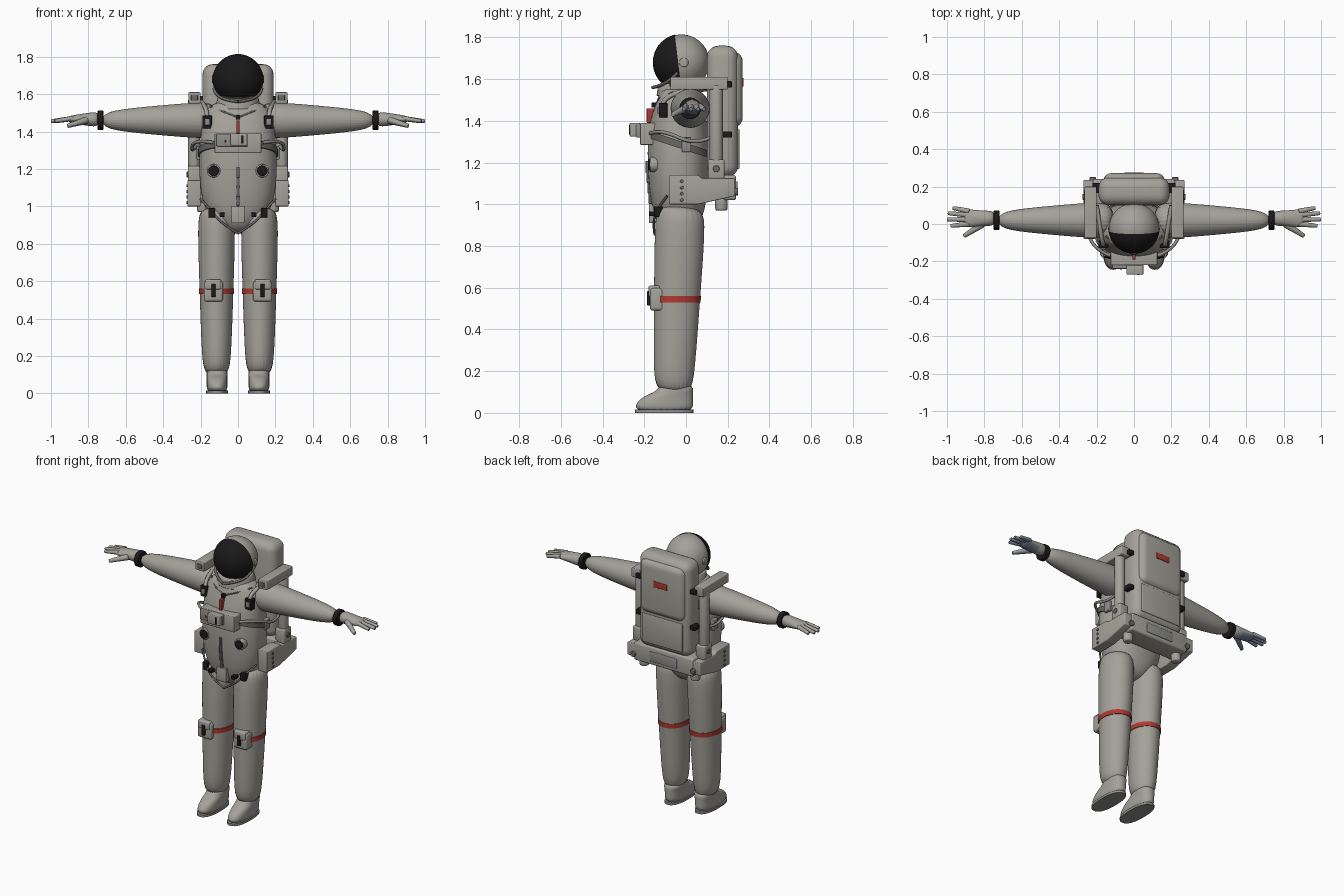
import bpy, bmesh, math
from mathutils import Vector, Matrix

if "Cube" in bpy.data.objects:
    bpy.data.objects.remove(bpy.data.objects["Cube"])


def material(name, red, green, blue):
    m = bpy.data.materials.new(name)
    m.use_nodes = True
    m.diffuse_color = (red, green, blue, 1)
    shader = m.node_tree.nodes["Principled BSDF"]
    shader.inputs["Base Color"].default_value = (red, green, blue, 1)
    shader.inputs["Roughness"].default_value = .7
    return m


SUIT = material("suit grey", .37, .36, .32)
BLACK = material("visor and trim black", .01, .01, .01)
RED = material("stripe red", .42, .04, .03)
STRAP = material("strap grey", .14, .14, .13)
PALM = material("palm blue grey", .19, .23, .32)
METAL = material("metal grey", .27, .27, .26)


def finish(name, bm, mat, mirror=False, subsurf=0):
    bmesh.ops.recalc_face_normals(bm, faces=bm.faces)
    mesh = bpy.data.meshes.new(name)
    bm.to_mesh(mesh)
    bm.free()
    mesh.materials.append(mat)
    mesh.shade_smooth()
    if not subsurf:
        mesh.set_sharp_from_angle(angle=math.radians(40))
    ob = bpy.data.objects.new(name, mesh)
    bpy.context.collection.objects.link(ob)
    if mirror:
        ob.modifiers.new("mirror", "MIRROR").use_mirror_merge = False
    if subsurf:
        smooth = ob.modifiers.new("smooth", "SUBSURF")
        smooth.levels = smooth.render_levels = subsurf
    return ob


def loft(name, rings, mat, axis="z", mirror=False, subsurf=2, sides=24, power=2, tilt=0):
    """Each ring is a position on the axis, a centre and two radii."""
    bm = bmesh.new()
    loops = []
    for position, centre_a, centre_b, radius_a, radius_b in rings:
        loop = []
        for i in range(sides):
            angle = math.tau * i / sides
            c, s = math.cos(angle), math.sin(angle)
            a = radius_a * math.copysign(abs(c) ** (2 / power), c)
            b = radius_b * math.copysign(abs(s) ** (2 / power), s)
            along = position + tilt * b
            spot = (centre_a + a, centre_b + b, along) if axis == "z" else (along, centre_a + a, centre_b + b)
            loop.append(bm.verts.new(spot))
        loops.append(loop)
    for lower, upper in zip(loops, loops[1:]):
        for i in range(sides):
            bm.faces.new((lower[i - 1], lower[i], upper[i], upper[i - 1]))
    bm.faces.new(loops[0])
    bm.faces.new(loops[-1])
    return finish(name, bm, mat, mirror, subsurf)


def box(name, low, high, mat, bevel=.005, mirror=False, segments=3):
    low, high = Vector(low), Vector(high)
    bm = bmesh.new()
    bmesh.ops.create_cube(bm, size=1)
    for v in bm.verts:
        v.co = (low + high) / 2 + v.co * (high - low)
    bmesh.ops.bevel(bm, geom=bm.edges[:], offset=bevel, segments=segments, profile=.5, affect="EDGES")
    return finish(name, bm, mat, mirror)


def rod(name, start, end, radius, mat, end_radius=None, mirror=True, bevel=.004):
    start, end = Vector(start), Vector(end)
    turn = (end - start).to_track_quat("Z", "Y").to_matrix().to_4x4()
    bm = bmesh.new()
    bmesh.ops.create_cone(bm, cap_ends=True, segments=24, radius1=radius, radius2=end_radius or radius,
                          depth=(end - start).length, matrix=Matrix.Translation((start + end) / 2) @ turn)
    rims = [e for e in bm.edges if any(len(f.verts) > 4 for f in e.link_faces)]
    bmesh.ops.bevel(bm, geom=rims, offset=bevel, segments=3, profile=.5, affect="EDGES")
    return finish(name, bm, mat, mirror)


def hose(name, points, radius, mat):
    for side in (1, -1):
        curve = bpy.data.curves.new(name, "CURVE")
        curve.dimensions = "3D"
        curve.bevel_depth, curve.bevel_resolution = radius, 2
        spline = curve.splines.new("NURBS")
        spline.points.add(len(points) - 1)
        for point, (x, y, z) in zip(spline.points, points):
            point.co = (side * x, y, z, 1)
        spline.use_endpoint_u = True
        spline.order_u = 3
        curve.materials.append(mat)
        bpy.context.collection.objects.link(bpy.data.objects.new(name, curve))


# Torso: height, half width, half depth
BODY_Y, BODY_POWER = -.035, 2.3
BODY = [(.85, .04, .07), (.95, .19, .13), (1.2, .215, .155), (1.4, .2, .145), (1.5, .19, .1), (1.57, .12, .09)]
loft("torso", [(z, 0, BODY_Y, w, d) for z, w, d in BODY], SUIT, power=BODY_POWER)


def front_y(x, z):
    """Depth of the torso's front surface, for fitting small parts."""
    for (z0, w0, d0), (z1, w1, d1) in zip(BODY, BODY[1:]):
        if z0 <= z <= z1:
            t = (z - z0) / (z1 - z0)
            across = min(1, abs(x) / (w0 + t * (w1 - w0)))
            return BODY_Y - (d0 + t * (d1 - d0)) * (1 - across ** BODY_POWER) ** (1 / BODY_POWER)


def fitted(name, x, z, width, height, mat, depth=.02, mirror=True):
    y = front_y(x, z)
    box(name, (x - width / 2, y - depth, z - height / 2), (x + width / 2, y + .02, z + height / 2),
        mat, .003, mirror)


# Arms and legs
loft("arms", [(x, .02, 1.46, r, r) for x, r in ((.1, .1), (.25, .095), (.5, .073), (.74, .047))],
     SUIT, "x", mirror=True)


def leg_ring(z, r):
    return z, .115, .04 * z - .065, r, r + .02


loft("legs", [leg_ring(z, r) for z, r in ((1, .09), (.9, .103), (.55, .091), (.2, .08), (.09, .065))],
     SUIT, mirror=True, tilt=-.1)
loft("knee_stripes", [leg_ring(z, .094) for z in (.53, .56)], RED, mirror=True, subsurf=0, sides=48)

# Boots, with the heels in line
HEEL = .035
loft("boots", [(z, .112, HEEL - r, .056, r) for z, r in ((0, .14), (.05, .14), (.09, .11), (.1, .09), (.14, .08))],
     SUIT, mirror=True, power=2.4)
loft("boot_soles", [(z, .112, HEEL - .14, .058, .14) for z in (0, .016)],
     METAL, mirror=True, subsurf=0, sides=48, power=2.4)

# Gloves: cuff, palm, fingers and thumb
rod("glove_cuffs", (.72, .02, 1.46), (.75, .02, 1.46), .052, BLACK)
gloves = [loft("palms", [(x, .03, 1.465, w, d) for x, w, d in
                         ((.74, .043, .043), (.8, .04, .035), (.88, .05, .023), (.91, .045, .016))],
               SUIT, "x", mirror=True)]
for finger, knuckle, reach, tip in (("index", 0, .98, -.01), ("middle", .024, 1, .024),
                                    ("ring", .047, .995, .058), ("little", .068, .97, .086)):
    gloves.append(rod(finger + "_fingers", (.88, knuckle, 1.47), (reach, tip, 1.455), .0145, SUIT, .01))
gloves.append(rod("thumbs", (.81, 0, 1.46), (.91, -.065, 1.43), .02, SUIT, .011))
for glove in gloves:
    glove.data.materials.append(PALM)
    for face in glove.data.polygons:
        fingertip = face.normal.x > .6 and face.center.x > .93
        if face.center.x > .77 and (face.normal.z < -.35 or fingertip):
            face.material_index = 1


# Helmet, visor, neck ring and visor pivots
def dome(name, radius, mat, cuts=()):
    bm = bmesh.new()
    bmesh.ops.create_uvsphere(bm, u_segments=48, v_segments=32, radius=radius)
    bmesh.ops.translate(bm, verts=bm.verts, vec=(0, -.022, 1.68))
    for spot, normal in cuts:
        bmesh.ops.bisect_plane(bm, geom=bm.verts[:] + bm.edges[:] + bm.faces[:],
                               plane_co=spot, plane_no=normal, clear_outer=True)
    finish(name, bm, mat)


dome("helmet", .134, SUIT)
dome("visor", .137, BLACK, [((0, -.04, 1.7), (0, 1, .12)), ((0, -.1, 1.585), (0, .25, -1))])
rod("neck_ring", (0, -.02, 1.53), (0, -.025, 1.585), .122, SUIT, .108, mirror=False)
rod("visor_pivots", (.12, -.01, 1.68), (.14, -.01, 1.68), .022, SUIT)
hose("chin_rim", [(.128, -.04, 1.63), (.12, -.1, 1.57), (0, -.16, 1.56)], .008, STRAP)

# Backpack shell, rear cover, lower panel and label
box("backpack", (-.19, .1, 1.13), (.19, .25, 1.76), SUIT, .055, segments=5)
box("backpack_cover", (-.165, .16, 1.37), (.165, .272, 1.73), SUIT, .045, segments=5)
box("backpack_panel", (-.15, .2, 1.17), (.15, .256, 1.36), SUIT)
box("backpack_label", (-.05, .26, 1.565), (.05, .276, 1.605), RED, .002)

# Frame on both sides of the backpack
box("shoulder_beams", (.2, -.075, 1.55), (.265, .2, 1.61), SUIT, mirror=True)
box("beam_ends", (.215, -.08, 1.565), (.25, -.07, 1.595), STRAP, .003, mirror=True)
TUBE_X, TUBE_Y = .235, .145
rod("side_tubes", (TUBE_X, TUBE_Y, 1.17), (TUBE_X, TUBE_Y, 1.57), .032, SUIT)
for clamp_z in (1.32, 1.56):
    box("tube_clamps", (.18, .165, clamp_z), (.222, .22, clamp_z + .03), BLACK, mirror=True)
box("tube_feet", (.2, .105, 1.12), (.268, .185, 1.215), SUIT, .01, mirror=True)
rod("foot_bolts", (.26, TUBE_Y, 1.17), (.275, TUBE_Y, 1.17), .016, STRAP)

# Hip control arms, extruded from a side profile
bm = bmesh.new()
outline = [(-.08, 1), (.06, 1), (.235, 1.04), (.235, 1.125), (.075, 1.125), (.06, 1.14), (-.08, 1.14)]
profile = bm.faces.new([bm.verts.new((.2, y, z)) for y, z in outline])
extruded = bmesh.ops.extrude_face_region(bm, geom=[profile])["geom"]
bmesh.ops.translate(bm, vec=(.07, 0, 0), verts=[v for v in extruded if isinstance(v, bmesh.types.BMVert)])
bmesh.ops.bevel(bm, geom=bm.edges[:], offset=.005, segments=3, profile=.5, affect="EDGES")
finish("hip_arms", bm, SUIT, mirror=True)
for i in range(4):
    button_z = 1.02 + .03 * i
    rod("arm_buttons", (.26, -.02, button_z), (.276, -.02, button_z), .008, STRAP, bevel=.002)
box("hip_beam", (-.22, .1, 1.02), (.22, .24, 1.14), SUIT, .012)
box("hip_beam_panel", (-.1, .2, 1.045), (.1, .247, 1.11), METAL)
rod("beam_valves", (.19, .17, .97), (.19, .17, 1.05), .03, SUIT, bevel=.01)
rod("beam_knobs", (.22, .22, 1.06), (.22, .25, 1.06), .018, STRAP)

# Chest control unit and red tag
box("chest_unit", (-.125, -.22, 1.285), (.125, -.13, 1.39), SUIT)
box("chest_display", (-.115, -.24, 1.32), (.052, -.2, 1.385), METAL)
box("chest_shelf", (-.04, -.27, 1.325), (.05, -.22, 1.39), SUIT)
box("shelf_switch", (.02, -.274, 1.335), (.03, -.26, 1.38), BLACK, .002)
box("display_mark", (-.075, -.243, 1.34), (-.065, -.23, 1.355), RED, .002)
fitted("chest_tag", 0, 1.425, .018, .07, RED, mirror=False)
fitted("tag_clip", 0, 1.475, .022, .024, BLACK, mirror=False)
hose("neck_cords", [(.05 * i, front_y(.05 * i, 1.475 + .02 * i), 1.475 + .02 * i) for i in range(4)], .005, STRAP)

# Straps, clips, valves and seam on the torso
loft("waist_strap", [(z, 0, BODY_Y, .213, .156) for z in (1.27, 1.305)],
     STRAP, subsurf=0, sides=48, power=BODY_POWER, tilt=-.33)
box("strap_buckles", (.195, -.02, 1.25), (.222, .025, 1.32), METAL, mirror=True)
fitted("shoulder_clips", .165, 1.45, .05, .07, BLACK)
fitted("shoulder_clip_faces", .165, 1.45, .026, .034, METAL, depth=.026)
hose("shoulder_straps", [(.165, -.11, 1.48), (.17, -.1, 1.54), (.2, .1, 1.56)], .012, SUIT)
hose("air_hoses", [(.13, -.17, 1.34), (.24, -.12, 1.36), (.25, .05, 1.28), (.22, .14, 1.33)], .009, METAL)
valve_y = front_y(.13, 1.19)
rod("valve_rings", (.13, valve_y + .03, 1.19), (.13, valve_y - .008, 1.19), .036, SUIT)
rod("valve_caps", (.13, valve_y + .02, 1.19), (.13, valve_y - .016, 1.19), .028, BLACK)
for i in range(4):
    fitted("front_seam", 0, 1.03 + .05 * i, .016, .055, STRAP, depth=.006, mirror=False)

# Hip harness
fitted("hip_clips", .14, .965, .035, .05, BLACK)
fitted("inner_clips", .085, .955, .028, .022, BLACK)
fitted("centre_pad", 0, .955, .07, .09, SUIT, depth=.012, mirror=False)
hose("hip_cords", [(.2, -.09, 1.04), (.15, -.135, .985), (.09, -.16, .91), (0, -.15, .855)], .006, STRAP)

# Knee pouches
box("knee_pouches", (.08, -.173, .49), (.183, -.1, .6), SUIT, .015, mirror=True)
box("pouch_flaps", (.09, -.18, .555), (.175, -.12, .61), SUIT, .01, mirror=True)
box("pouch_buckles", (.12, -.187, .515), (.142, -.165, .585), BLACK, mirror=True)
